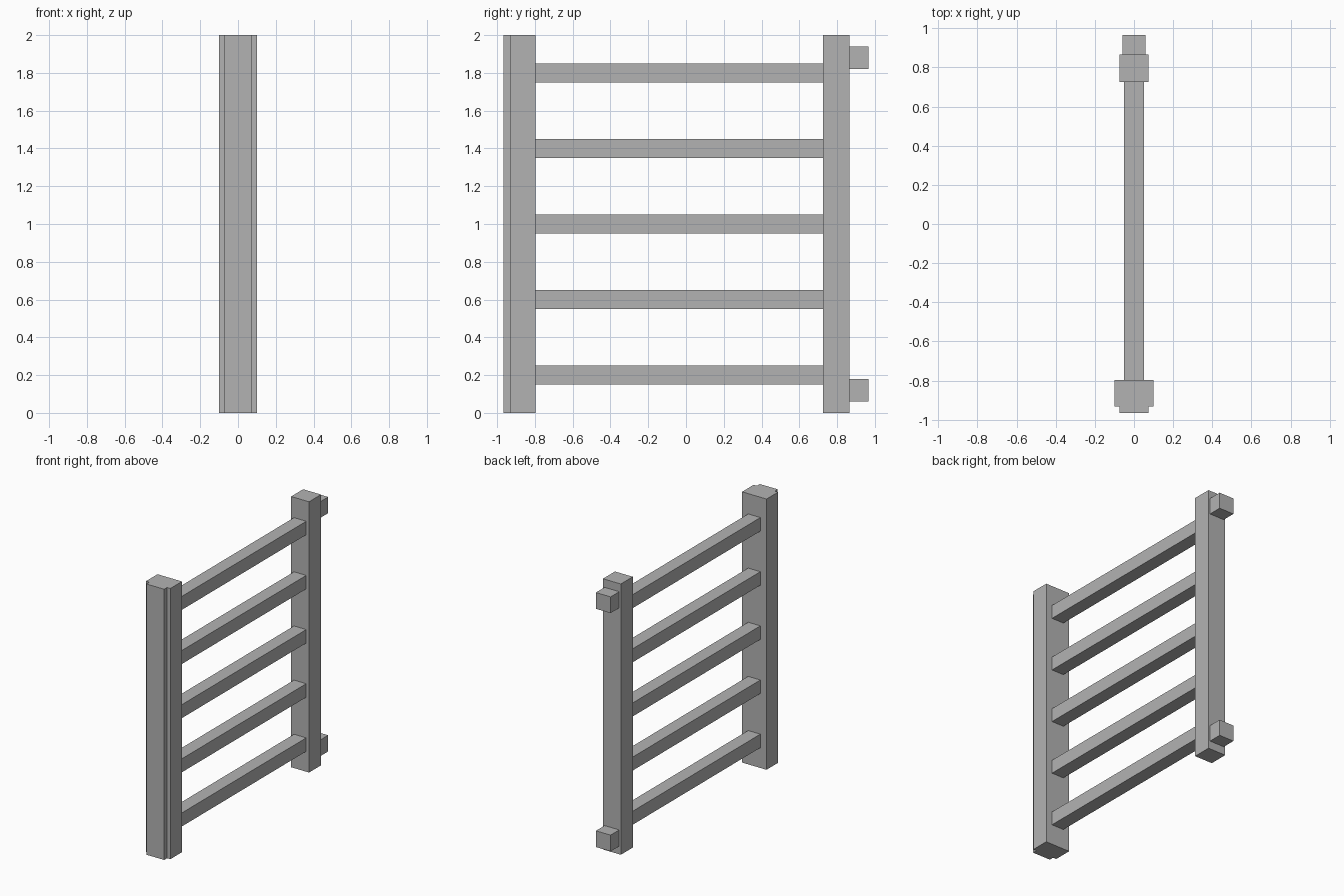
import bpy
import bmesh
from mathutils import Vector

default_cube = bpy.data.objects.get("Cube")
if default_cube:
    bpy.data.objects.remove(default_cube, do_unlink=True)

# Single grey finish
grey = bpy.data.materials.new("plain_grey")
grey.use_nodes = True
colour = (0.45, 0.45, 0.45, 1)
grey.diffuse_color = colour
grey.node_tree.nodes["Principled BSDF"].inputs["Base Color"].default_value = colour


def box(name, half_width, y_range, z_range):
    """Sharp-edged box centred on x, spanning the given y and z ranges."""
    low = Vector((-half_width, y_range[0], z_range[0]))
    high = Vector((half_width, y_range[1], z_range[1]))
    bm = bmesh.new()
    bmesh.ops.create_cube(bm, size=1)
    bmesh.ops.scale(bm, vec=high - low, verts=bm.verts)
    mesh = bpy.data.meshes.new(name)
    bm.to_mesh(mesh)
    bm.free()
    mesh.materials.append(grey)
    obj = bpy.data.objects.new(name, mesh)
    obj.location = (low + high) / 2
    bpy.context.collection.objects.link(obj)
    return obj


HEIGHT = (0, 2)
FRONT_INNER, BACK_INNER, BACK_OUTER = -0.797, 0.725, 0.865

# Front post with its narrower facing strip
box("front_post", 0.1, (-0.932, FRONT_INNER), HEIGHT)
box("front_strip", 0.073, (-0.966, -0.932), HEIGHT)

# Back post
box("back_post", 0.073, (BACK_INNER, BACK_OUTER), HEIGHT)

# Evenly spaced rungs between the posts
for i in range(5):
    z = 0.2 + 0.4 * i
    box(f"rung_{i + 1}", 0.05, (FRONT_INNER, BACK_INNER), (z - 0.05, z + 0.05))

# Hinge blocks on the back of the back post
for place, z in (("lower", 0.12), ("upper", 1.88)):
    box(f"{place}_hinge_block", 0.06, (BACK_OUTER, 0.966), (z - 0.06, z + 0.06))
